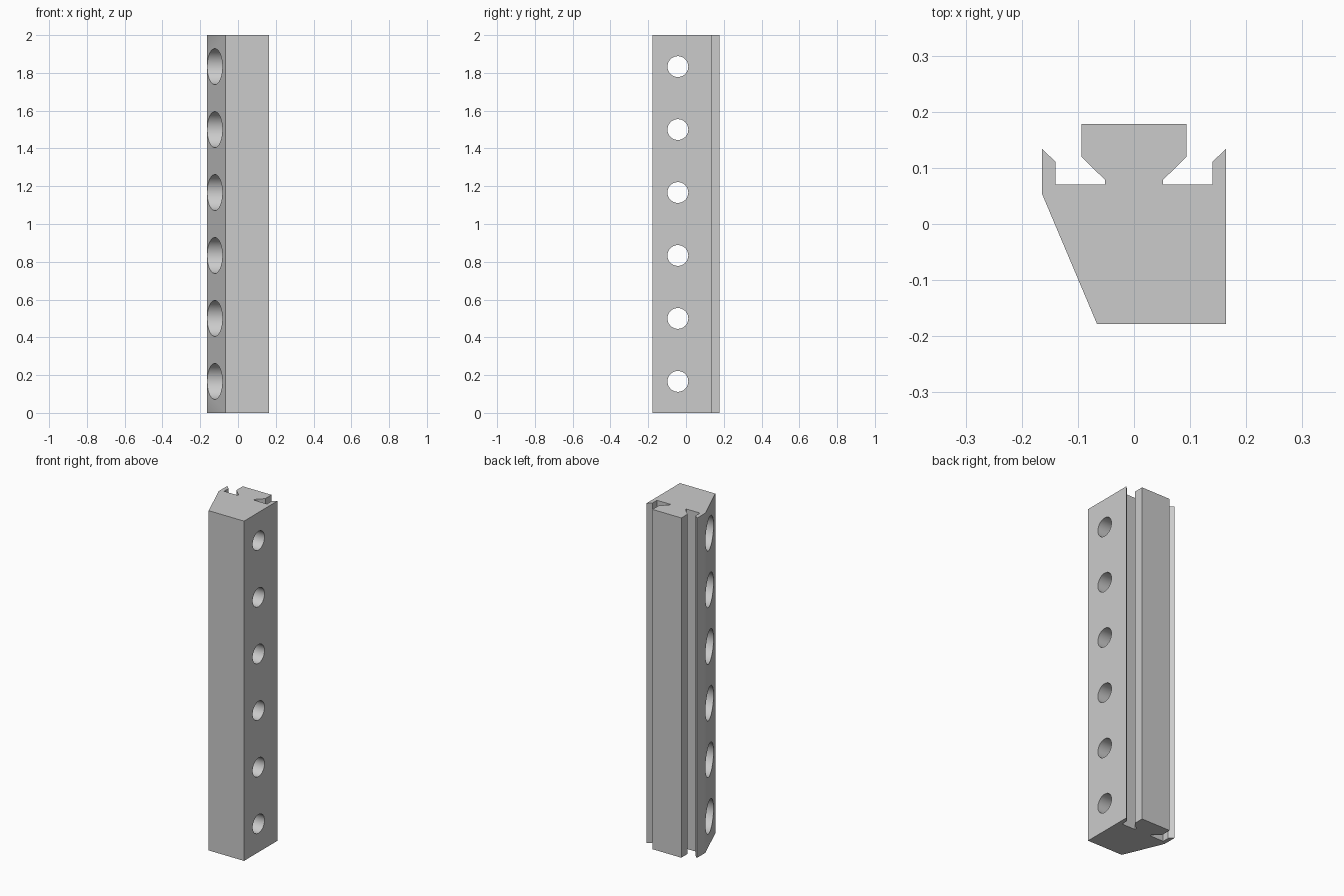
import bpy, bmesh, math
from mathutils import Matrix

cube = bpy.data.objects.get("Cube")
if cube:
    bpy.data.objects.remove(cube, do_unlink=True)

HEIGHT = 2.0
HOLES = 6

# Single grey finish
grey = bpy.data.materials.new("light_grey")
grey.use_nodes = True
colour = (0.6, 0.6, 0.6, 1)
grey.diffuse_color = colour
grey.node_tree.nodes["Principled BSDF"].inputs["Base Color"].default_value = colour


def make_object(name, bm):
    bmesh.ops.recalc_face_normals(bm, faces=bm.faces)
    mesh = bpy.data.meshes.new(name)
    bm.to_mesh(mesh)
    bm.free()
    mesh.materials.append(grey)
    obj = bpy.data.objects.new(name, mesh)
    bpy.context.collection.objects.link(obj)
    return obj


# Rail: half profile of the dovetail head and side lip, mirrored, plus the base
half = [(0.164, 0.134), (0.14, 0.111), (0.14, 0.07), (0.052, 0.07),
        (0.052, 0.079), (0.094, 0.12), (0.094, 0.178)]
profile = [(-0.066, -0.178), (0.164, -0.178)] + half
profile += [(-x, y) for x, y in reversed(half)] + [(-0.164, 0.054)]
bm = bmesh.new()
base = bm.faces.new([bm.verts.new((x, y, 0)) for x, y in profile])
grown = bmesh.ops.extrude_face_region(bm, geom=[base], use_keep_orig=True)
top = [v for v in grown["geom"] if isinstance(v, bmesh.types.BMVert)]
bmesh.ops.translate(bm, verts=top, vec=(0, 0, HEIGHT))
rail = make_object("rail", bm)


# Counterbored screw holes running across the rail
def hole_cutter(name, radius, x_start, x_end):
    bm = bmesh.new()
    for i in range(HOLES):
        z = HEIGHT * (i + 0.5) / HOLES
        place = Matrix.Translation(((x_start + x_end) / 2, -0.043, z))
        bmesh.ops.create_cone(bm, cap_ends=True, segments=64,
                              radius1=radius, radius2=radius,
                              depth=x_end - x_start,
                              matrix=place @ Matrix.Rotation(math.pi / 2, 4, "Y"))
    cutter = make_object(name, bm)
    cutter.hide_render = True
    return cutter


bpy.ops.object.select_all(action="DESELECT")
rail.select_set(True)
bpy.context.view_layer.objects.active = rail
for cutter in (hole_cutter("counterbore_cutter", 0.095, -0.3, 0.05),
               hole_cutter("screw_hole_cutter", 0.055, -0.31, 0.3)):
    mod = rail.modifiers.new(cutter.name, "BOOLEAN")
    mod.operation = "DIFFERENCE"
    mod.solver = "EXACT"
    mod.object = cutter
    bpy.ops.object.modifier_apply(modifier=mod.name)
    bpy.data.objects.remove(cutter, do_unlink=True)

# Smooth hole walls, crisp edges elsewhere
bpy.ops.object.shade_smooth_by_angle(angle=math.radians(30))
